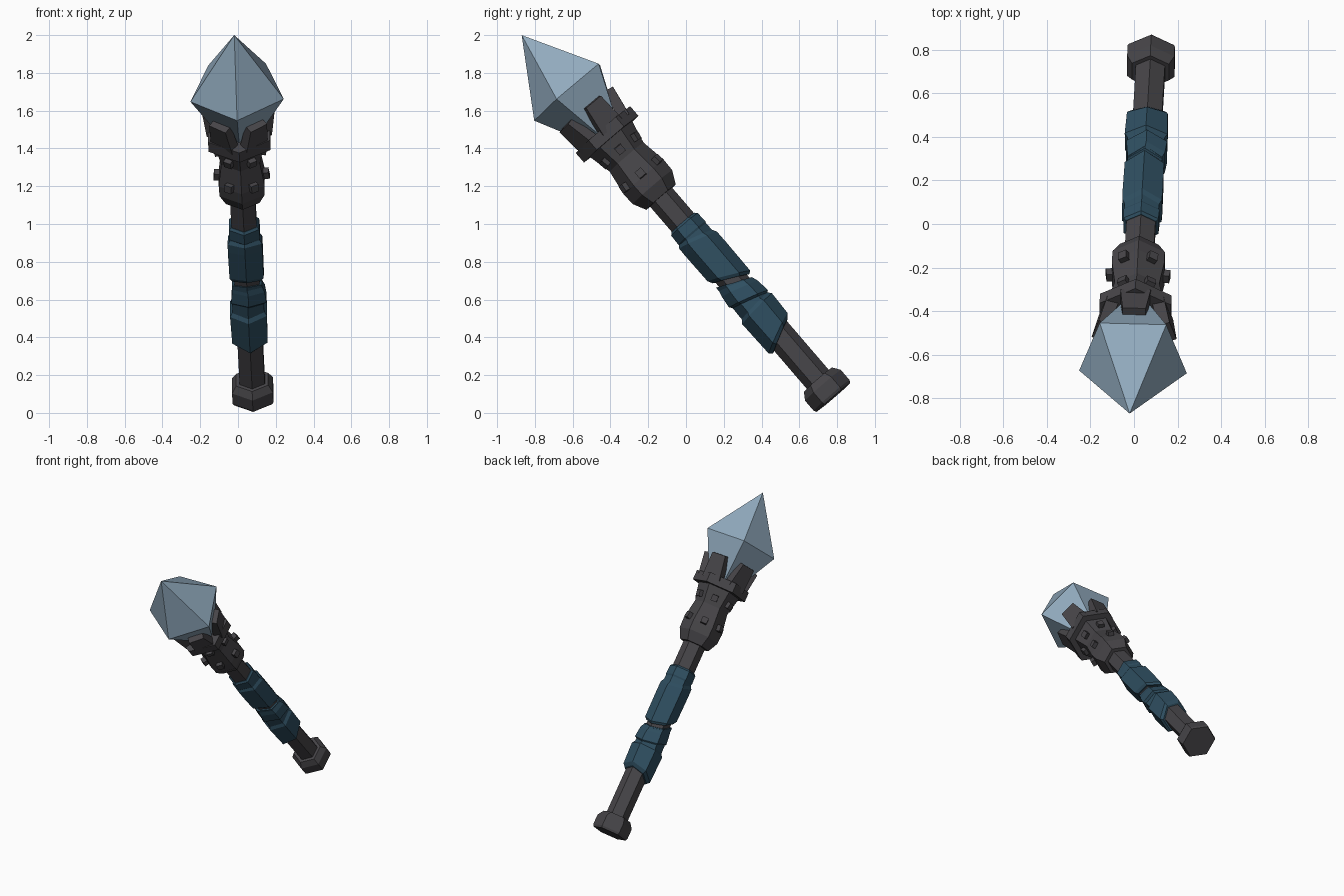
import bpy, bmesh, math
from mathutils import Vector, Matrix

if "Cube" in bpy.data.objects:
    bpy.data.objects.remove(bpy.data.objects["Cube"])

# Tilted frame: local Z runs from pommel to crystal tip
BASE, TIP = Vector((0.08, 0.78, 0.082)), Vector((-0.02, -0.87, 2.0))
LENGTH = (TIP - BASE).length
ez = (TIP - BASE).normalized()
ey = ez.cross(Vector((1, 0, 0))).normalized()
ex = ey.cross(ez)
FRAME = Matrix.Translation(BASE) @ Matrix((ex, ey, ez)).transposed().to_4x4()


def material(name, rgb):
    m = bpy.data.materials.new(name)
    m.diffuse_color = (*rgb, 1)
    m.use_nodes = True
    m.node_tree.nodes["Principled BSDF"].inputs["Base Color"].default_value = m.diffuse_color
    return m


IRON = material("dark_iron", (0.062, 0.059, 0.065))
CLOTH = material("blue_wrap", (0.028, 0.077, 0.118))
ICE = material("pale_crystal", (0.285, 0.405, 0.515))


def finish(name, bm, mat):
    bmesh.ops.recalc_face_normals(bm, faces=bm.faces)
    bm.transform(FRAME)
    me = bpy.data.meshes.new(name)
    bm.to_mesh(me)
    bm.free()
    me.materials.append(mat)
    ob = bpy.data.objects.new(name, me)
    bpy.context.collection.objects.link(ob)
    return ob


def loft(name, rings, mat, sides=6):
    """rings: (height, radius, tilt, sideways shift); corners lie on local +-Y"""
    bm = bmesh.new()
    loops = []
    for t, r, *rest in rings:
        tilt, dx = (rest + [0, 0])[:2]
        loop = []
        for i in range(sides):
            a = 2 * math.pi * i / sides
            x, y = r * math.sin(a), r * math.cos(a)
            loop.append(bm.verts.new((x + dx, y, t + tilt * y)))
        loops.append(loop)
    for a, b in zip(loops, loops[1:]):
        for i in range(sides):
            j = (i + 1) % sides
            bm.faces.new((a[i], a[j], b[j], b[i]))
    bm.faces.new(loops[0])
    bm.faces.new(loops[-1])
    return finish(name, bm, mat)


# Shaft, pommel, socket and flange
loft("shaft", [(0.1, 0.077), (1.45, 0.077)], IRON)
loft("pommel", [(0, 0.118), (0.015, 0.125), (0.085, 0.125), (0.125, 0.098)], IRON)
loft("socket", [(1.40, 0.103), (1.47, 0.138), (1.54, 0.14), (1.68, 0.118), (1.82, 0.15)], IRON)
loft("flange", [(1.805, 0.19), (1.872, 0.19)], IRON)

# Cloth wrap in overlapping slanted turns
loft("lower_wrap", [(0.43, 0.09, 0.5), (0.45, 0.108, 0.45), (0.62, 0.113, 0.1),
                    (0.64, 0.098, 0.1), (0.80, 0.092, -0.5)], CLOTH)
loft("wrap_turn", [(0.67, 0.088, -0.3), (0.69, 0.108, -0.3, 0.005),
                   (0.76, 0.1, -0.3, 0.005), (0.80, 0.088, -0.4)], CLOTH)
loft("upper_wrap", [(0.83, 0.09, -0.5), (0.85, 0.104, -0.5), (1.04, 0.106, -0.4),
                    (1.10, 0.105, -0.3), (1.12, 0.092, -0.3), (1.15, 0.09, 0)], CLOTH)
loft("top_wrap", [(1.13, 0.086), (1.15, 0.095), (1.21, 0.092), (1.222, 0.08)], CLOTH)

# Studs: two rows, one on each socket side
bm = bmesh.new()
for t, apothem, lean in ((1.56, 0.12, 0.14), (1.73, 0.112, -0.2)):
    for k in range(6):
        m = (Matrix.Rotation(math.radians(60 * k), 4, 'Z')
             @ Matrix.Translation((apothem + 0.004, 0, t))
             @ Matrix.Rotation(-lean, 4, 'Y')
             @ Matrix.Diagonal((0.045, 0.043, 0.043, 1)))
        bmesh.ops.create_cube(bm, size=1, matrix=m)
finish("studs", bm, IRON)

# Five tapered prongs gripping the crystal
bm = bmesh.new()
for k in range(5):
    m = (Matrix.Rotation(math.radians(90 + 72 * k), 4, 'Z')
         @ Matrix.Translation((0.146, 0, 1.93))
         @ Matrix.Rotation(0.2, 4, 'Y')
         @ Matrix.Diagonal((0.06, 0.14, 0.17, 1)))
    verts = bmesh.ops.create_cube(bm, size=1)["verts"]
    for v in verts:
        if v.co.z > 0:
            v.co.y *= 0.76
            v.co.x *= 0.85
        v.co = m @ v.co
finish("prongs", bm, IRON)

# Five-sided crystal, slightly blunted on its front corner
bm = bmesh.new()
tip, root = bm.verts.new((0, 0, LENGTH)), bm.verts.new((0, 0, 1.66))
ring = []
for k in range(5):
    a = math.radians(36 + 72 * k)
    r = 0.245 if k == 2 else 0.26
    ring.append(bm.verts.new((r * math.sin(a), r * math.cos(a), 2.145)))
for k in range(5):
    a, b = ring[k], ring[(k + 1) % 5]
    bm.faces.new((a, b, tip))
    bm.faces.new((b, a, root))
finish("crystal", bm, ICE)
